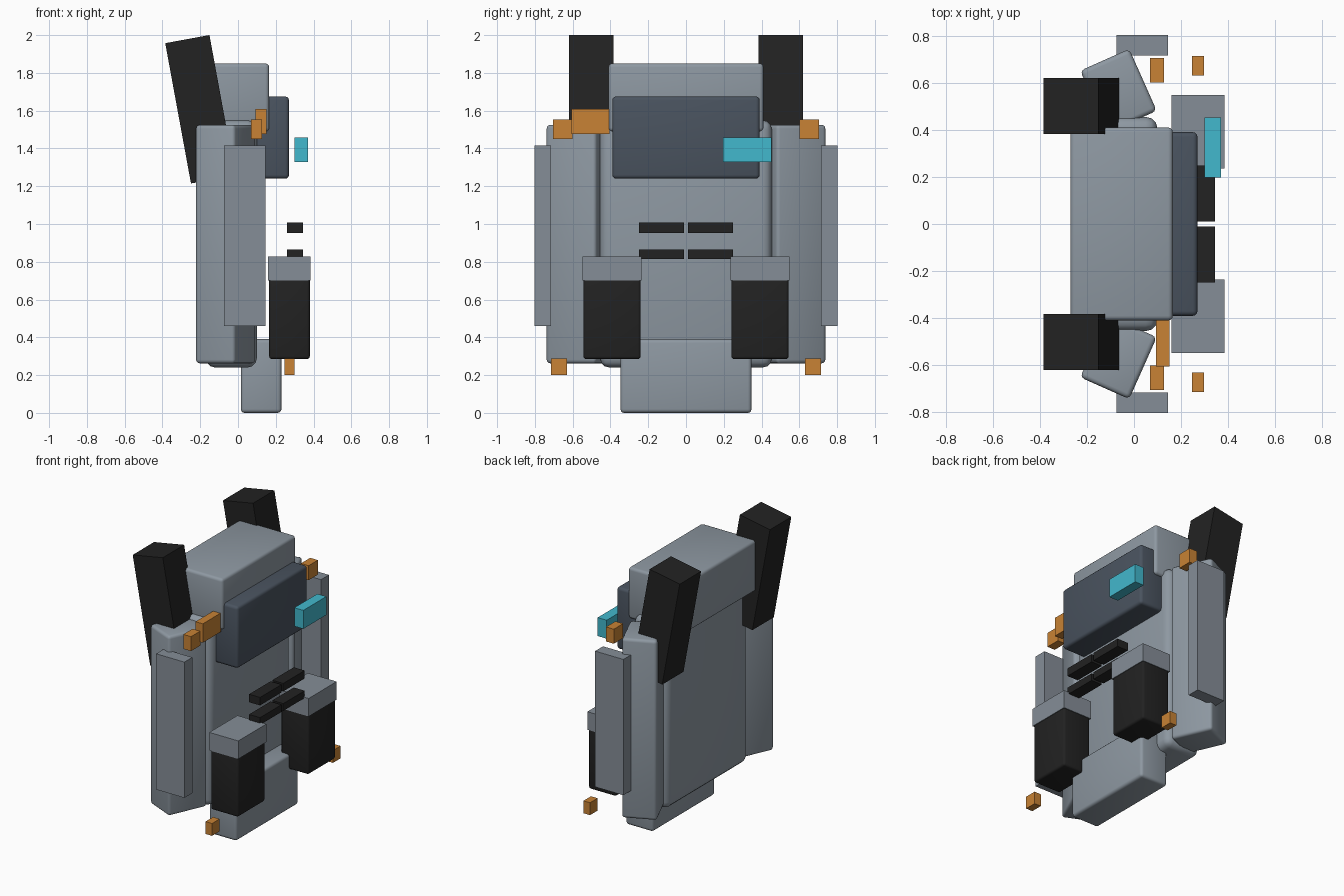
import bpy
from math import radians

if "Cube" in bpy.data.objects:
    bpy.data.objects.remove(bpy.data.objects["Cube"], do_unlink=True)


def material(name, r, g, b):
    m = bpy.data.materials.new(name)
    m.use_nodes = True
    m.diffuse_color = (r, g, b, 1)
    m.node_tree.nodes["Principled BSDF"].inputs["Base Color"].default_value = (r, g, b, 1)
    return m


GREY = material("blue_grey", 0.27, 0.315, 0.36)
TRIM = material("trim_grey", 0.235, 0.27, 0.31)
SLATE = material("dark_slate", 0.068, 0.087, 0.115)
BLACK = material("black", 0.016, 0.016, 0.016)
ORANGE = material("orange", 0.58, 0.225, 0.035)
CYAN = material("cyan", 0.055, 0.48, 0.61)


def box(name, mat, x, y, z, bevel=0, rot=(0, 0, 0)):
    """Box spanning the (min, max) ranges; bevelled boxes are smooth shaded."""
    spans = (x, y, z)
    bpy.ops.mesh.primitive_cube_add(size=1, location=[(a + b) / 2 for a, b in spans])
    ob = bpy.context.object
    ob.name = name
    ob.scale = [b - a for a, b in spans]
    bpy.ops.object.transform_apply(location=False, rotation=False, scale=True)
    ob.rotation_euler = [radians(a) for a in rot]
    ob.data.materials.append(mat)
    if bevel:
        mod = ob.modifiers.new("rounded_edges", "BEVEL")
        mod.width = bevel
        mod.segments = 3
        bpy.ops.object.shade_smooth()
    return ob


def pair(name, mat, x, y, z, bevel=0, rot=(0, 0, 0)):
    """The same box on the +y and -y sides."""
    box("left_" + name, mat, x, y, z, bevel, rot)
    box("right_" + name, mat, x, (-y[1], -y[0]), z, bevel, (-rot[0], rot[1], -rot[2]))


# Main pack: body, top hood, lower pouch and dark upper panel
box("main_body", GREY, (-0.17, 0.10), (-0.455, 0.455), (0.24, 1.55), 0.05)
box("top_hood", GREY, (-0.27, 0.165), (-0.41, 0.41), (1.49, 1.85), 0.02)
box("lower_pouch", GREY, (0.015, 0.23), (-0.347, 0.347), (0, 0.39), 0.02)
box("upper_panel", SLATE, (0.06, 0.27), (-0.39, 0.39), (1.24, 1.675), 0.02)

# Angled side compartments with flat outer plates
pair("side_compartment", GREY, (-0.18, 0.048), (0.422, 0.710), (0.262, 1.525), 0.02, (0, 0, 24))
pair("side_plate", TRIM, (-0.075, 0.145), (0.715, 0.803), (0.46, 1.415))

# Leaning shoulder straps
pair("shoulder_strap", BLACK, (-0.319, -0.081), (0.383, 0.62), (1.23, 1.985), 0, (0, -10.4, 0))

# Front pouches with lids
pair("front_pouch", BLACK, (0.165, 0.38), (0.24, 0.543), (0.285, 0.75), 0.015)
pair("pouch_lid", TRIM, (0.16, 0.385), (0.235, 0.547), (0.70, 0.827))

# Webbing bars
for row, z in (("upper", (0.952, 1.008)), ("lower", (0.815, 0.866))):
    pair(row + "_webbing", BLACK, (0.26, 0.345), (0.01, 0.248), z)

# Coloured tabs
box("patch", CYAN, (0.30, 0.37), (0.197, 0.453), (1.327, 1.457))
box("shoulder_tab", ORANGE, (0.093, 0.15), (-0.605, -0.405), (1.477, 1.61))
pair("upper_tab", ORANGE, (0.068, 0.128), (0.602, 0.705), (1.45, 1.552))
pair("lower_tab", ORANGE, (0.247, 0.298), (0.63, 0.714), (0.20, 0.287))
